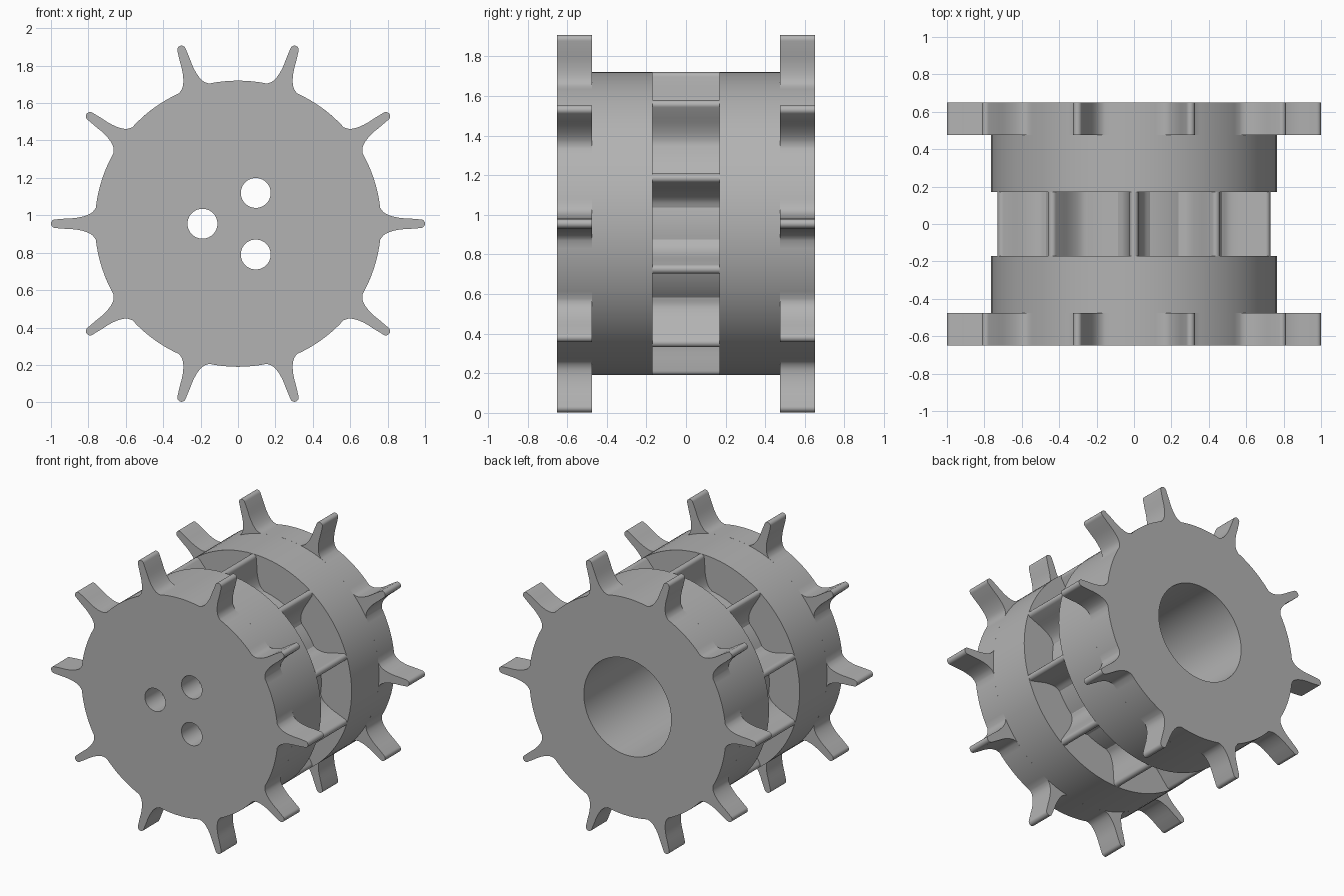
import bpy, bmesh
from math import sin, cos, tau, pi, asin

if "Cube" in bpy.data.objects:
    bpy.data.objects.remove(bpy.data.objects["Cube"])

AXIS_Z = 0.955      # height of the wheel axis
DRUM_R = 0.765
BORE_R = 0.34
TEETH = 10

grey = bpy.data.materials.new("plain grey")
grey.use_nodes = True
grey.diffuse_color = (0.45, 0.45, 0.45, 1)
grey.node_tree.nodes["Principled BSDF"].inputs["Base Color"].default_value = (0.45, 0.45, 0.45, 1)


def circle(radius, segments=96, cx=0, cz=0):
    return [(cx + radius * cos(tau * i / segments), cz + radius * sin(tau * i / segments))
            for i in range(segments)]


def toothed_outline(root, tip, phase):
    """Disc outline with thin, round-tipped teeth that flare into the rim."""
    foot, neck, end, flare = 0.085, 0.028, 0.023, 0.15
    side = []
    for i in range(9):
        a = i / 8 * pi / 2
        side.append((root + flare * (1 - cos(a)), foot - (foot - neck) * sin(a)))
    side[0] = ((root ** 2 - foot ** 2) ** 0.5, foot)
    for i in range(5):
        a = i / 5 * pi / 2
        side.append((tip - end + end * sin(a), end * cos(a)))
    tooth = [(r, -w) for r, w in side] + [(tip, 0)] + [(r, w) for r, w in reversed(side)]
    pitch, half = tau / TEETH, asin(foot / root)
    points = []
    for k in range(TEETH):
        t = phase + k * pitch
        points += [(r * cos(t) - w * sin(t), r * sin(t) + w * cos(t)) for r, w in tooth]
        # rim arc up to the next tooth
        for i in range(1, 8):
            a = t + half + (pitch - 2 * half) * i / 8
            points.append((root * cos(a), root * sin(a)))
    return points


def plate(name, outline, holes, y0, y1):
    """Extrude an outline with holes along y."""
    bm = bmesh.new()
    edges = []
    for loop in [outline] + holes:
        vs = [bm.verts.new((x, y0, z + AXIS_Z)) for x, z in loop]
        edges += [bm.edges.new((vs[i - 1], vs[i])) for i in range(len(vs))]
    bmesh.ops.triangle_fill(bm, edges=edges, use_beauty=True, use_dissolve=False)
    out = bmesh.ops.extrude_face_region(bm, geom=bm.faces[:], use_keep_orig=True)
    moved = [v for v in out["geom"] if isinstance(v, bmesh.types.BMVert)]
    bmesh.ops.translate(bm, verts=moved, vec=(0, y1 - y0, 0))
    bmesh.ops.recalc_face_normals(bm, faces=bm.faces[:])
    mesh = bpy.data.meshes.new(name)
    bm.to_mesh(mesh)
    bm.free()
    mesh.materials.append(grey)
    obj = bpy.data.objects.new(name, mesh)
    bpy.context.collection.objects.link(obj)
    bpy.ops.object.select_all(action="DESELECT")
    obj.select_set(True)
    bpy.context.view_layer.objects.active = obj
    bpy.ops.object.shade_smooth_by_angle()


bore = [circle(BORE_R)]
bolt_holes = [circle(0.08, 40, 0.19 * cos(a), 0.19 * sin(a)) for a in (pi / 3, pi, -pi / 3)]
spikes = toothed_outline(DRUM_R, 1.0, 0)
ribs = toothed_outline(0.53, DRUM_R, pi / TEETH)

# Spiked end plates: closed front with bolt holes, open back
plate("front_spiked_plate", spikes, bolt_holes, -0.65, -0.475)
plate("back_spiked_plate", spikes, bore, 0.475, 0.65)

# Drum halves either side of the ribbed groove
plate("front_drum", circle(DRUM_R), bore, -0.475, -0.17)
plate("back_drum", circle(DRUM_R), bore, 0.17, 0.475)

# Ribbed hub in the middle
plate("ribbed_hub", ribs, bore, -0.17, 0.17)
